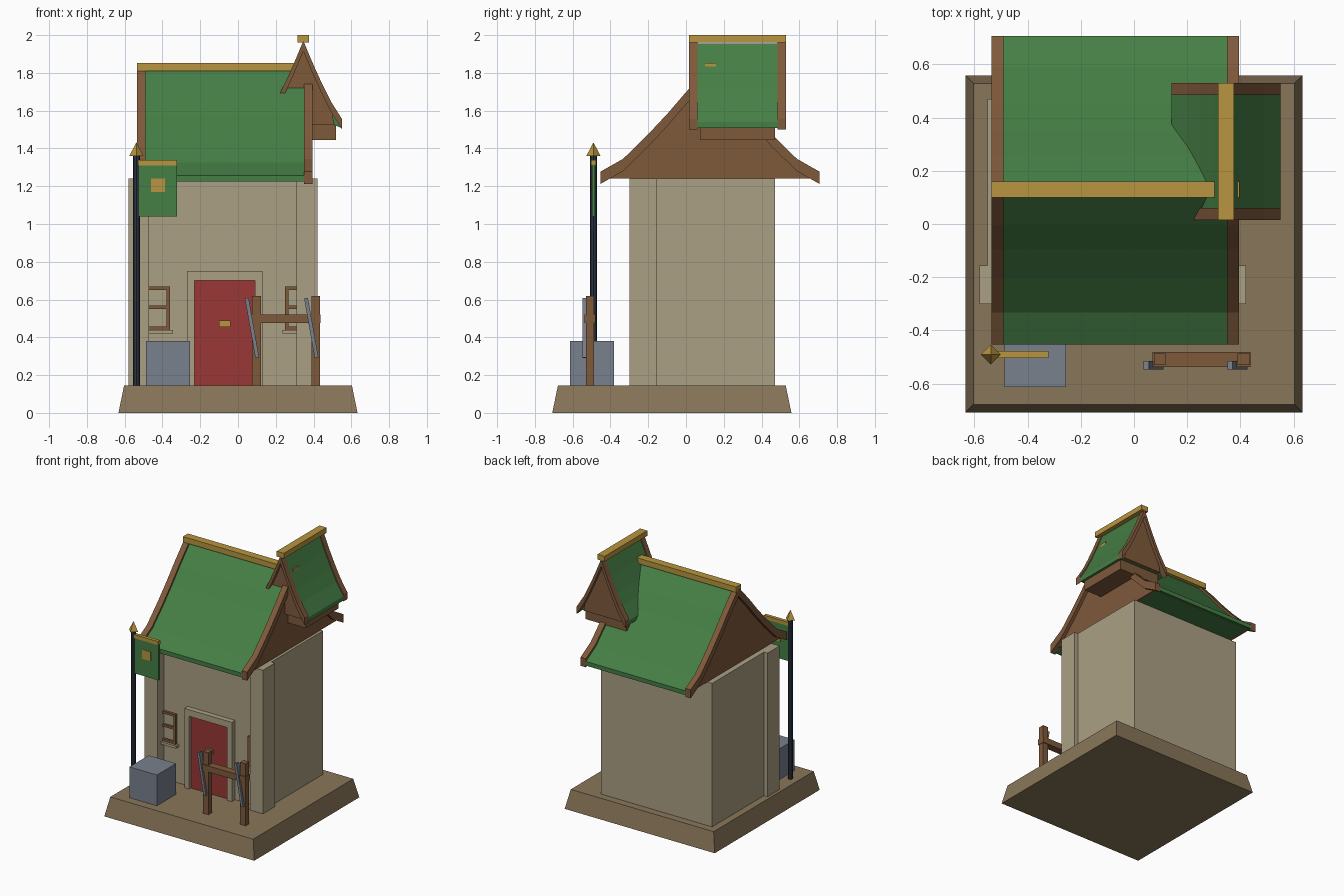
import bpy, bmesh, math
from mathutils import Matrix, Vector

cube = bpy.data.objects.get("Cube")
if cube:
    bpy.data.objects.remove(cube, do_unlink=True)


def material(name, rgb):
    m = bpy.data.materials.new(name)
    m.use_nodes = True
    m.diffuse_color = (*rgb, 1)
    node = next(n for n in m.node_tree.nodes if n.type == 'BSDF_PRINCIPLED')
    node.inputs["Base Color"].default_value = (*rgb, 1)
    return m


PLASTER = material("plaster", (0.41, 0.35, 0.23))
EARTH = material("earth", (0.25, 0.18, 0.10))
GREEN = material("roof_green", (0.06, 0.21, 0.06))
WOOD = material("wood_brown", (0.21, 0.10, 0.044))
GOLD = material("gold", (0.48, 0.30, 0.05))
RED = material("door_red", (0.32, 0.038, 0.035))
STONE = material("grey_metal", (0.19, 0.22, 0.27))
NAVY = material("pole_navy", (0.023, 0.034, 0.051))


def finish(name, bm, mat):
    bmesh.ops.recalc_face_normals(bm, faces=bm.faces)
    me = bpy.data.meshes.new(name)
    bm.to_mesh(me)
    bm.free()
    me.materials.append(mat)
    ob = bpy.data.objects.new(name, me)
    bpy.context.collection.objects.link(ob)
    return ob


def box(name, mat, x, y, z, tilt=0):
    """Box from (min, max) ranges, optionally tilted about y."""
    bm = bmesh.new()
    size = [r[1] - r[0] for r in (x, y, z)]
    mid = Vector([(r[0] + r[1]) / 2 for r in (x, y, z)])
    mat4 = (Matrix.Translation(mid) @ Matrix.Rotation(tilt, 4, 'Y')
            @ Matrix.Diagonal((*size, 1)))
    bmesh.ops.create_cube(bm, size=1, matrix=mat4)
    return finish(name, bm, mat)


def prism(name, mat, outline, span, axis, centre):
    """Extrude a (offset, z) outline along the x or y axis."""
    bm = bmesh.new()
    start, end = span
    if axis == 'X':
        pts = [(start, centre + u, z) for u, z in outline]
        move = (end - start, 0, 0)
    else:
        pts = [(centre + u, start, z) for u, z in outline]
        move = (0, end - start, 0)
    face = bm.faces.new([bm.verts.new(p) for p in pts])
    out = bmesh.ops.extrude_face_region(bm, geom=[face])
    verts = [g for g in out["geom"] if isinstance(g, bmesh.types.BMVert)]
    bmesh.ops.translate(bm, verts=verts, vec=move)
    return finish(name, bm, mat)


def cone(name, mat, sides, r1, r2, x, y, z):
    bm = bmesh.new()
    bmesh.ops.create_cone(bm, cap_ends=True, segments=sides, radius1=r1, radius2=r2,
                          depth=z[1] - z[0],
                          matrix=Matrix.Translation((x, y, (z[0] + z[1]) / 2)))
    return finish(name, bm, mat)


def both_sides(half):
    """Mirror a half profile that starts at the ridge."""
    return [(-u, z) for u, z in reversed(half)] + half[1:]


def swept_roof(name, half, span, axis, centre, floor, trim=0.045, rise=0.02, drop=0.045):
    """Curved gable roof: green body, brown gable plates and raised bargeboards."""
    tip, eave = half[-1]
    lip = [(tip, eave - 0.032), (tip - 0.05, floor), (-tip + 0.05, floor), (-tip, eave - 0.032)]
    lo, hi = span[0] + trim, span[1] - trim
    prism(name + "_tiles", GREEN, both_sides(half) + lip, (lo, hi), axis, centre)
    gable = [(u, z - 0.015) for u, z in half[:-1]] + [(tip - 0.04, floor)]
    band = ([(u, z + rise) for u, z in both_sides(half)]
            + [(u, z - drop) for u, z in reversed(both_sides(half))])
    for end, a, b, inner in (("start", span[0], lo, lo - 0.02), ("finish", hi, span[1], hi + 0.02)):
        prism(f"{name}_bargeboard_{end}", WOOD, band, (a, b), axis, centre)
        prism(f"{name}_gable_{end}", WOOD, both_sides(gable),
              sorted((inner, lo if end == "start" else hi)), axis, centre)


# Tapered ground slab
bm = bmesh.new()
bmesh.ops.create_cube(bm, size=1)
for v in bm.verts:
    inset = 0.03 if v.co.z > 0 else 0
    v.co = (math.copysign(0.633 - inset, v.co.x),
            math.copysign(0.633 - inset, v.co.y) - 0.075,
            0.145 if v.co.z > 0 else 0)
finish("ground_slab", bm, EARTH)

# Walls and front corner pillars
MID = -0.08
FLOOR = 0.145
box("house_walls", PLASTER, (-0.55, 0.39), (-0.22, 0.47), (FLOOR, 1.24))
for side, x in (("right", (-0.58, -0.47)), ("left", (0.31, 0.42))):
    box("corner_pillar_" + side, PLASTER, x, (-0.30, -0.155), (FLOOR, 1.24))

# Door with frame
for side, x in (("right", (-0.27, -0.23)), ("left", (0.09, 0.13))):
    box("door_jamb_" + side, PLASTER, x, (-0.26, -0.2), (FLOOR, 0.70))
box("door_lintel", PLASTER, (-0.27, 0.13), (-0.26, -0.2), (0.70, 0.75))
box("door_panel", RED, (-0.23, 0.09), (-0.24, -0.2), (FLOOR, 0.70))
box("door_plaque", GOLD, (-0.10, -0.04), (-0.25, -0.23), (0.455, 0.49))

# Windows partly tucked behind the pillars
for side, x0, x1 in (("right", -0.52, -0.36), ("left", 0.25, 0.36)):
    for part, z in (("bottom", 0.44), ("middle", 0.55), ("top", 0.65)):
        box(f"window_{side}_{part}_bar", WOOD, (x0, x1), (-0.237, -0.21), (z, z + 0.018))
    edge = x1 - 0.018 if side == "right" else x0
    box(f"window_{side}_stile", WOOD, (edge, edge + 0.018), (-0.24, -0.21), (0.44, 0.668))
    box(f"window_{side}_sill", PLASTER, (x0 - 0.015, x1 + 0.015), (-0.255, -0.21), (0.42, 0.44))

# Main roof and ridge beam
main = [(0, 1.815), (0.13, 1.675), (0.22, 1.57), (0.33, 1.452), (0.46, 1.325), (0.58, 1.257)]
swept_roof("main_roof", main, (-0.535, 0.395), 'X', 0.127, 1.24)
box("main_ridge", GOLD, (-0.535, 0.397), (0.10, 0.16), (1.81, 1.852))

# Small cross roof on its box
dormer = [(0, 1.955), (0.05, 1.835), (0.10, 1.725), (0.145, 1.635), (0.205, 1.54)]
swept_roof("dormer_roof", dormer, (0.015, 0.53), 'Y', 0.346, 1.525, rise=0.015, drop=0.04)
box("dormer_ridge", GOLD, (0.316, 0.376), (0.015, 0.53), (1.96, 2.0))
box("dormer_box", WOOD, (0.172, 0.52), (0.075, 0.47), (1.445, 1.53))

# Banner pole
PX, PY = -0.538, -0.49
cone("banner_pole", NAVY, 8, 0.018, 0.018, PX, PY, (FLOOR, 1.36))
cone("pole_tip", GOLD, 4, 0.038, 0, PX, PY, (1.36, 1.432))
box("banner_cloth", GREEN, (-0.525, -0.322), (PY - 0.008, PY + 0.008), (1.04, 1.315))
box("banner_rod", GOLD, (-0.53, -0.322), (PY - 0.013, PY + 0.013), (1.31, 1.338))
box("banner_emblem", GOLD, (-0.46, -0.387), (PY - 0.011, PY + 0.011), (1.17, 1.24))

# Storage block
box("storage_block", STONE, (-0.487, -0.255), (-0.613, -0.382), (FLOOR, 0.38))

# Rack with two leaning blades
box("rack_beam", WOOD, (0.07, 0.438), (-0.537, -0.48), (0.475, 0.522))
for side, x in (("right", 0.098), ("left", 0.412)):
    box("rack_post_" + side, WOOD, (x - 0.023, x + 0.023), (-0.53, -0.486), (FLOOR, 0.618))
    bx = x - 0.024
    box("rack_blade_" + side, STONE, (bx - 0.01, bx + 0.01), (-0.547, -0.515),
        (0.29, 0.61), tilt=math.radians(-10))
